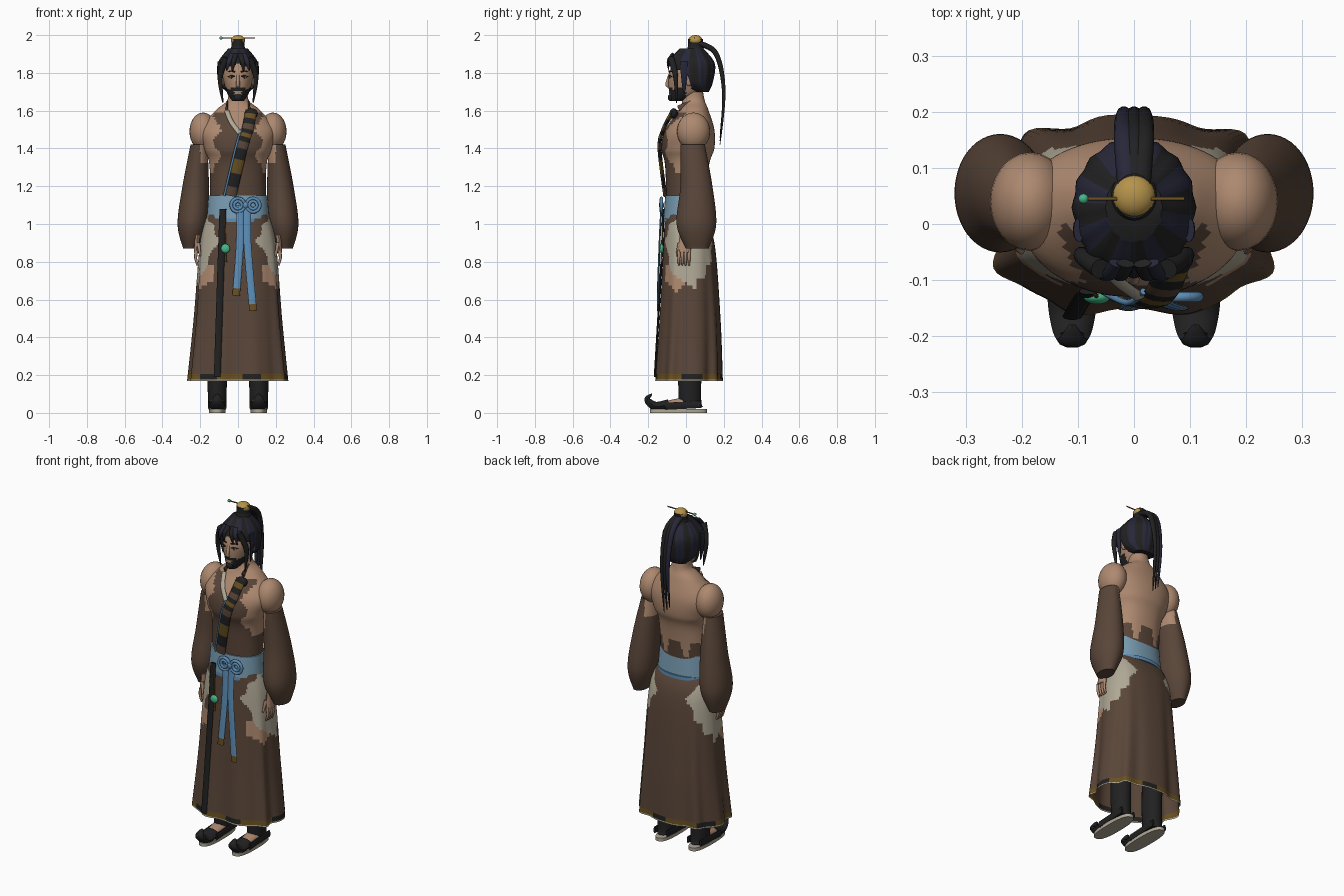
import bpy, bmesh
from math import sin, cos, pi, atan2
from mathutils import Vector

cube = bpy.data.objects.get("Cube")
if cube:
    bpy.data.objects.remove(cube)


def colour(name, *rgb):
    material = bpy.data.materials.new(name)
    material.use_nodes = True
    material.diffuse_color = (*rgb, 1)
    shader = material.node_tree.nodes["Principled BSDF"]
    shader.inputs["Base Color"].default_value = (*rgb, 1)
    return material


skin = colour("skin", .42, .25, .16)
brown = colour("brown cloth", .1, .06, .04)
black = colour("black", .016, .015, .015)
navy = colour("navy hair", .02, .02, .04)
pale = colour("belt blue", .19, .33, .44)
blue = colour("ribbon blue", .11, .27, .47)
gold = colour("gold", .46, .29, .07)
bronze = colour("dark gold", .14, .08, .015)
green = colour("jade green", .06, .48, .25)
cream = colour("cream", .43, .39, .3)


def smooth(keys, steps):
    """Catmull-Rom interpolation of tuples."""
    padded = [keys[0], *keys, keys[-1]]
    rows = []
    for start in range(len(keys) - 1):
        for step in range(steps):
            t = step / steps
            rows.append([b + t / 2 * (c - a + t * (2*a - 5*b + 4*c - d + t * (3*(b - c) + d - a)))
                         for a, b, c, d in zip(*padded[start:start + 4])])
    return rows + [list(keys[-1])]


def join_rings(name, rings, materials, rule, caps=True):
    """Bridges rings of points; rule(centre, row, column) picks a material, None leaves a gap."""
    bm = bmesh.new()
    rows = [[bm.verts.new(point) for point in ring] for ring in rings]
    for i, (low, high) in enumerate(zip(rows, rows[1:])):
        for j in range(len(low)):
            quad = [low[j - 1], low[j], high[j], high[j - 1]]
            centre = sum((vert.co for vert in quad), Vector()) / len(quad)
            choice = rule(centre, i, j) if rule else 0
            if choice is not None:
                bm.faces.new(quad).material_index = choice
    if caps:
        bm.faces.new(rows[0])
        bm.faces.new(rows[-1])
    bmesh.ops.recalc_face_normals(bm, faces=bm.faces[:])
    for face in bm.faces:
        face.smooth = True
    for edge in bm.edges:
        edge.smooth = edge.calc_face_angle(0) < .9
    mesh = bpy.data.meshes.new(name)
    bm.to_mesh(mesh)
    bm.free()
    for material in materials:
        mesh.materials.append(material)
    bpy.context.collection.objects.link(bpy.data.objects.new(name, mesh))


def loft(name, materials, keys, rule=None, steps=8, columns=48, power=1, fold=None,
         middle=lambda z: 0, side=1, caps=True):
    """Stacks rounded outlines; keys are (z, half width, front y, back y)."""
    def outline(z, half, front, back):
        for j in range(columns):
            angle = 2 * pi * j / columns
            swell = 1 + fold(angle, z) if fold else 1
            u, v = [swell * abs(w) ** power * (1 if w > 0 else -1) for w in (cos(angle), sin(angle))]
            yield side * (middle(z) + u * half), (front + back + v * (back - front)) / 2, z

    join_rings(name, [list(outline(*key)) for key in smooth(keys, steps)], materials, rule, caps)


def sweep(name, materials, path, width, depth=None, end=1, across=(1, 0, 0), rule=None, steps=8, side=1):
    """Runs an oval of half width and half depth along a path, scaled towards its end."""
    points = [Vector(point) for point in smooth(path, steps)]
    last = len(points) - 1
    rings = []
    for i, point in enumerate(points):
        along = (points[min(i + 1, last)] - points[max(i - 1, 0)]).normalized()
        flat = Vector(across)
        flat = (flat - along * flat.dot(along)).normalized()
        size = 1 + (end - 1) * (i / last) ** 2
        oval = [point + size * (flat * width * cos(a * pi / 5) + along.cross(flat) * (depth or width) * sin(a * pi / 5))
                for a in range(10)]
        rings.append([(side * p.x, p.y, p.z) for p in oval])
    join_rings(name, rings, materials, rule)


def ball(name, material, place, size):
    bpy.ops.mesh.primitive_uv_sphere_add(segments=24, ring_count=14, location=place)
    sphere = bpy.context.object
    sphere.name, sphere.scale = name, size
    sphere.data.materials.append(material)
    bpy.ops.object.shade_smooth()


# Torso with a torn vest over bare shoulders and back
def vest(c, row, column):
    if c.y > .03:
        return int(c.z < 1.2 + .05 * sin(abs(c.x) * 70))
    neck = c.z > 1.5 + max(0, -c.x) and abs(c.x) < .06
    torn = c.z > 1.28 and abs(c.x) > .11 + .02 * sin(c.z * 45)
    return int(not (neck or torn or c.z > 1.59))


loft("torso", [skin, brown], [(1, .15, -.1, .09), (1.3, .15, -.11, .12), (1.4, .18, -.13, .15),
                              (1.5, .2, -.11, .15), (1.6, .12, -.04, .12), (1.65, .06, -.02, .1),
                              (1.7, .05, -.02, .09)], vest, columns=80, power=.9)


# Pleated skirt with patched hips and a banded hem
skirt_colours = [brown, cream, skin, bronze, black]


def cloth(c, row, column):
    if c.z < .18:
        pick = cream
    elif c.z < .21:
        pick = black if sin(atan2(c.y, c.x) * 5 + 1) > .4 else bronze
    elif abs(c.x) > .1 + abs(c.z - .92) / 2 + .01 * sin(c.z * 60 + c.y * 50):
        pick = cream
    elif abs(c.x) > .13 and c.y < .03 and .64 + abs(c.y + .05) < c.z < .78:
        pick = skin
    else:
        pick = brown
    return skirt_colours.index(pick)


def pleats(angle, z):
    return max(0, 1 - z) * (.05 * sin(9 * angle) + .02 * sin(14 * angle + 2))


loft("skirt", skirt_colours, [(.17, .26, -.16, .19), (.5, .23, -.14, .18), (.9, .2, -.12, .15),
                              (1.05, .16, -.11, .09)],
     cloth, steps=24, columns=112, power=.8, fold=pleats, caps=False)

# Belt, bow and hanging ribbons
loft("belt", [pale], [(1.03, .165, -.12, .11), (1.15, .156, -.11, .1)], power=.9)
loft("belt_cord", [blue], [(1.01, .175, -.12, .12), (1.03, .17, -.12, .12)])
for x in (0, .08):
    for radius in (.02, .036):
        bpy.ops.mesh.primitive_torus_add(major_radius=radius, minor_radius=.009, location=(x, -.13, 1.1),
                                         major_segments=28, minor_segments=8, rotation=(pi / 2, 0, 0))
        loop = bpy.context.object
        loop.name = "bow_loop"
        loop.data.materials.append(blue)
        bpy.ops.object.shade_smooth()
ball("bow_knot", blue, (.04, -.13, 1.1), (.016, .014, .02))
for x, drift, bottom in ((.01, -.02, .62), (.05, .03, .54)):
    sweep("hanging_ribbon", [blue, bronze], [(x, -.13, 1.1), (x, -.14, .9), (x + drift, -.15, bottom)],
          .02, .005, rule=lambda c, row, column: int(c.z < bottom + .04), steps=20)

# Dark side sash and jade pendant
sweep("side_sash", [black], [(-.08, -.12, 1.08), (-.09, -.13, .8), (-.11, -.165, .19)], .018, .006)
sweep("pendant_cord", [bronze], [(-.07, -.125, 1.03), (-.065, -.13, .8)], .003, end=2)
ball("jade_bead", green, (-.066, -.13, .87), (.024, .013, .024))

# Banded strap, its piping and the collar
strap = [(.07, -.07, 1.6), (.05, -.12, 1.5), (.02, -.14, 1.4), (-.04, -.11, 1.15)]
bands = [black, bronze, black, brown]
sweep("chest_strap", bands, strap, .031, .011, rule=lambda c, row, column: row // 3 % len(bands), steps=12)
sweep("strap_piping", [blue], [(x - .033, y, z) for x, y, z in strap[1:]], .006)
ball("strap_knot", black, (.07, -.065, 1.585), (.035, .022, .028))
sweep("cream_collar", [cream], [(-.06, -.045, 1.6), (-.035, -.095, 1.54), (.01, -.13, 1.48)], .013, .006)
for side in (1, -1):
    sweep("raised_collar", [brown], [(.055, .03, 1.64), (.06, -.04, 1.61)], .006, .018, side=side)


# Head with beard, brows and eyes
def beard(c, row, column):
    jaw = c.z < 1.69 + abs(c.x) / 2 and (abs(c.x) > .018 or c.z < 1.687)
    moustache = abs(c.z - 1.713) < .008 and abs(c.x) < .04
    return int(c.y < 0 and (jaw or moustache))


loft("head", [skin, black], [(1.65, .03, -.08, -.02), (1.7, .06, -.09, .08), (1.8, .08, -.09, .11),
                             (1.9, .05, -.04, .09)], beard, steps=16)
ball("goatee", black, (0, -.08, 1.67), (.022, .016, .02))
sweep("nose", [skin], [(0, -.085, 1.79), (0, -.1, 1.74), (0, -.085, 1.73)], .009, end=1.3)
for side in (1, -1):
    ball("eye_white", cream, (side * .034, -.083, 1.778), (.014, .005, .006))
    ball("pupil", black, (side * .034, -.086, 1.778), (.006, .004, .007))
    for name, z in (("upper_lash", 1.785), ("eyebrow", 1.81)):
        sweep(name, [black], [(.015, -.088, z - .005), (.035, -.086, z), (.055, -.074, z - .005)],
              .004, end=.4, across=(0, 0, 1), side=side)
    ball("ear", skin, (side * .083, .015, 1.76), (.012, .018, .03))


# Swept-back hair with alternating panels and loose locks
def panels(c, row, column):
    face = c.y < (1.8 - c.z) * .4 and c.z < 1.85 - abs(c.x) * .4
    return None if face else column // 4 % 2


loft("hair", [black, navy], [(1.7, .06, .05, .12), (1.75, .1, -.06, .14), (1.85, .105, -.095, .15),
                             (1.93, .05, -.03, .09)],
     panels, steps=12, columns=64, fold=lambda angle, z: .02 * cos(16 * angle))
for side in (1, -1):
    sweep("side_lock", [black], [(.06, -.08, 1.88), (.094, -.055, 1.78), (.08, -.05, 1.64)],
          .018, end=.1, side=side)
    sweep("rear_lock", [navy], [(.098, -.01, 1.86), (.1, -.01, 1.78), (.09, -.01, 1.69)],
          .01, .022, end=.1, side=side)
    for material, x in ((black, .03), (navy, .06)):
        sweep("forehead_lock", [material], [(x / 2, -.07, 1.9), (x * .8, -.095, 1.86), (x, -.09, 1.81)],
              .016, .009, end=.1, side=side)

# Topknot, hairpin and ponytail
loft("topknot", [black], [(1.92, .05, 0, .1), (1.94, .035, .01, .09), (1.98, .035, .01, .09)])
ball("gold_cap", gold, (0, .05, 1.972), (.038, .038, .028))
sweep("hairpin", [bronze], [(-.09, .045, 1.985), (.09, .045, 1.985)], .0035, across=(0, 1, 0))
ball("pin_bead", green, (-.09, .045, 1.985), (.009, .009, .009))
for x, material in ((-.018, navy), (0, black), (.018, black)):
    sweep("ponytail", [material], [(x / 2, .06, 1.96), (x, .16, 1.9), (x, .2, 1.7), (x, .18, 1.44 - x)],
          .02, .016, end=.1)

# Arms in wide sleeves, hands, boots and curled shoes
for side in (1, -1):
    ball("shoulder", skin, (side * .185, .04, 1.49), (.072, .088, .1))
    loft("sleeve", [brown, skin], [(1.42, .045, -.03, .1), (1.2, .07, -.03, .14), (1, .08, -.05, .16),
                                   (.87, .04, 0, .12)],
         lambda c, row, column: int(c.z > 1.33 and abs(c.x) < .2), middle=lambda z: .32 - z * .08, side=side)
    sweep("palm", [skin], [(.215, 0, .94), (.22, -.01, .85)], .034, .014, across=(0, 1, 0), side=side)
    for finger in range(4):
        y = .018 * finger - .038
        sweep("finger", [skin], [(.22, y, .86), (.224, y, .82), (.214, y, .78)], .009, end=.5, side=side)
    sweep("thumb", [skin], [(.21, -.035, .9), (.2, -.05, .83)], .009, end=.5, side=side)

    def foot_middle(z):
        return .11

    loft("boot", [black], [(.03, .04, -.02, .09), (.1, .05, -.04, .08), (.5, .05, -.04, .09)],
         middle=foot_middle, side=side)
    loft("sole", [cream], [(0, .044, -.19, .11), (.02, .044, -.19, .11)], power=.75, middle=foot_middle, side=side)
    sweep("foot", [skin], [(.11, 0, .055), (.11, -.16, .03)], .042, .03, end=.6, side=side)
    sweep("shoe_toe", [black], [(.11, -.09, .045), (.11, -.16, .035), (.11, -.205, .07), (.11, -.18, .1)],
          .046, .028, end=.1, side=side)
    for x in (.068, .152):
        sweep("shoe_side", [black], [(x, -.11, .035), (x, .08, .045)], .007, .02, side=side)
